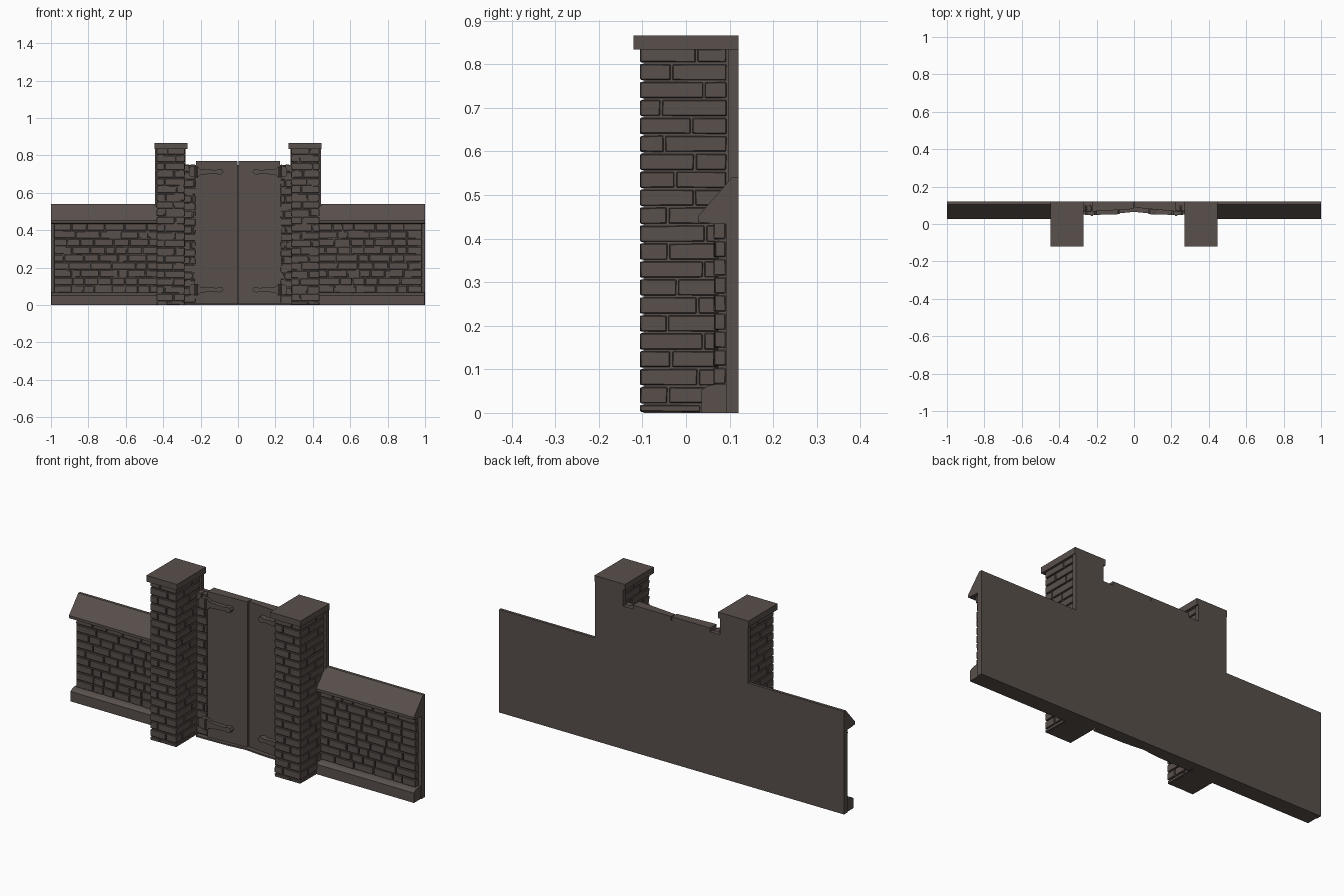
import bpy, bmesh, random
from mathutils import Vector

if "Cube" in bpy.data.objects:
    bpy.data.objects.remove(bpy.data.objects["Cube"])

random.seed(4)
stone = bpy.data.materials.new("dark stone brown")
stone.diffuse_color = (0.098, 0.079, 0.071, 1)
stone.use_nodes = True
stone.node_tree.nodes["Principled BSDF"].inputs["Base Color"].default_value = stone.diffuse_color


def finish(name, bm, bevel=0.0):
    bmesh.ops.recalc_face_normals(bm, faces=bm.faces)
    me = bpy.data.meshes.new(name)
    bm.to_mesh(me)
    bm.free()
    me.materials.append(stone)
    ob = bpy.data.objects.new(name, me)
    bpy.context.collection.objects.link(ob)
    if bevel:
        m = ob.modifiers.new("worn edges", 'BEVEL')
        m.width = bevel
        m.segments = 1
    return ob


def add_box(bm, x0, x1, y0, y1, z0, z1, jitter=0.0):
    vs = bmesh.ops.create_cube(bm, size=1)["verts"]
    for v in vs:
        v.co = Vector(((x0 + x1) / 2 + v.co.x * abs(x1 - x0),
                       (y0 + y1) / 2 + v.co.y * (y1 - y0),
                       (z0 + z1) / 2 + v.co.z * (z1 - z0)))
        v.co += Vector([random.uniform(-jitter, jitter) for _ in range(3)])


def box(name, *b):
    bm = bmesh.new()
    add_box(bm, *b)
    return finish(name, bm)


def prism(name, pts, place, a, b):
    """Extrude a 2D outline between a and b; place maps (u, v, depth) to xyz."""
    bm = bmesh.new()
    lo = [bm.verts.new(place(u, v, a)) for u, v in pts]
    hi = [bm.verts.new(place(u, v, b)) for u, v in pts]
    bm.faces.new(lo)
    bm.faces.new(hi)
    for i in range(len(pts)):
        j = (i + 1) % len(pts)
        bm.faces.new((lo[i], lo[j], hi[j], hi[i]))
    return finish(name, bm)


def split(a, b, lo, hi):
    """Random brick joints along a run."""
    cuts = [a]
    while b - cuts[-1] > hi:
        cuts.append(cuts[-1] + random.uniform(lo, min(hi, b - cuts[-1] - lo)))
    cuts.append(b)
    return list(zip(cuts, cuts[1:]))


G = 0.0025   # half mortar joint
J = 0.0008   # unevenness
PITCH = 0.0412
COPING = [(0.12, 0.54), (0.105, 0.54), (0.028, 0.452), (0.028, 0.438), (0.065, 0.434), (0.12, 0.434)]
PLINTH = [(0.12, 0), (0.035, 0), (0.035, 0.052), (0.05, 0.062), (0.068, 0.066), (0.12, 0.066)]
STRAP = [(0.262, 0.018), (0.25, 0.028), (0.212, 0.027), (0.2, 0.015), (0.115, 0.010), (0.1, 0.016),
         (0.085, 0.013), (0.077, 0.002), (0.085, -0.011), (0.1, -0.015), (0.115, -0.009),
         (0.2, -0.015), (0.212, -0.027), (0.25, -0.028), (0.262, -0.018)]

for s, side in ((-1, "left"), (1, "right")):
    # gate pillar: mortar core, flush back plate, cap
    box(f"{side}_pillar_core", s * 0.292, s * 0.428, -0.098, 0.118, 0, 0.84)
    box(f"{side}_pillar_back", s * 0.28, s * 0.443, 0.097, 0.12, 0, 0.84)
    box(f"{side}_pillar_cap", s * 0.27, s * 0.447, -0.12, 0.12, 0.834, 0.866)

    # pillar bricks, course by course
    bm = bmesh.new()
    edges = [0, 0.02] + [0.02 + PITCH * i for i in range(1, 20)] + [0.838]
    for i, (z0, z1) in enumerate(zip(edges, edges[1:])):
        ym = random.uniform(-0.06, -0.02) if i % 2 else random.uniform(0.0, 0.05)
        xm = 0.285 + 0.15 * (random.uniform(0.28, 0.42) if i % 2 else random.uniform(0.55, 0.75))
        blocks = [(0.285, xm, -0.105, ym), (xm, 0.435, -0.105, ym), (0.285, 0.435, ym, 0.095)]
        for xa, xb, ya, yb in blocks:
            add_box(bm, s * (xa + (G if xa > 0.286 else 0)), s * (xb - (G if xb < 0.434 else 0)),
                    ya + (G if ya > -0.1 else 0), yb - G, z0 + G, z1 - G, J)
    finish(f"{side}_pillar_bricks", bm, 0.002)

    # jamb between pillar and door
    box(f"{side}_jamb_core", s * 0.222, s * 0.295, 0.075, 0.12, 0, 0.748)
    bm = bmesh.new()
    for i in range(18):
        z0 = 0.011 + PITCH * i
        xm = random.uniform(0.24, 0.26) if i % 2 else 0.29
        for xa, xb in ((0.226, xm), (xm, 0.295)):
            if xb - xa > 0.01:
                add_box(bm, s * (xa + G), s * (xb - G), 0.067, 0.1, z0 + G, z0 + PITCH - G, J)
    finish(f"{side}_jamb_bricks", bm, 0.002)

    # garden wall: back slab, mortar, bricks, plinth and sloped coping
    box(f"{side}_wall_back", s * 0.42, s * 1.0, 0.092, 0.12, 0, 0.5)
    box(f"{side}_wall_mortar", s * 0.42, s * 0.98, 0.073, 0.1, 0, 0.45)
    bm = bmesh.new()
    rows, z_lo = 9, 0.064
    h = (0.438 - z_lo) / rows
    for r in range(rows):
        z0 = z_lo + r * h
        for xa, xb in split(0.425 - random.uniform(0, 0.03), 0.986, 0.05, 0.13):
            add_box(bm, s * (xa + G), s * (xb - G), 0.065 + random.uniform(-0.002, 0.002), 0.091,
                    z0 + G, z0 + h - G, J)
    finish(f"{side}_wall_bricks", bm, 0.002)
    along_x = lambda u, v, d: (d, u, v)
    prism(f"{side}_wall_plinth", PLINTH, along_x, s * 0.42, s * 0.996)
    prism(f"{side}_wall_coping", COPING, along_x, s * 0.42, s * 1.0)

    # door leaf, slightly turned inwards at the middle
    mid = 0.08 if s < 0 else 0.088
    leaf = [(s * 0.224, 0.067), (s * 0.002, mid), (s * 0.002, 0.12), (s * 0.224, 0.12)]
    prism(f"{side}_door", leaf, lambda u, v, d: (u, v, d), 0.004, 0.77)

    # strap hinges with a round pin
    for zc, level in ((0.712, "upper"), (0.082, "lower")):
        prism(f"{side}_{level}_hinge", STRAP,
              lambda u, v, d: (s * u, d + (0.26 - u) * 0.03, zc + v), 0.047, 0.072)
        bm = bmesh.new()
        bmesh.ops.create_cone(bm, cap_ends=True, segments=10, radius1=0.008, radius2=0.008, depth=0.06)
        bmesh.ops.translate(bm, verts=bm.verts, vec=(s * 0.225, 0.05, zc))
        finish(f"{side}_{level}_hinge_pin", bm)

# backing behind the gate and worn doorstep
box("gate_back", -0.29, 0.29, 0.1, 0.12, 0, 0.75)
prism("doorstep", [(-0.28, 0.05), (-0.1, 0.055), (0.0, 0.065), (0.1, 0.055), (0.28, 0.05), (0.28, 0.12), (-0.28, 0.12)],
      lambda u, v, d: (u, v, d), 0, 0.008)
